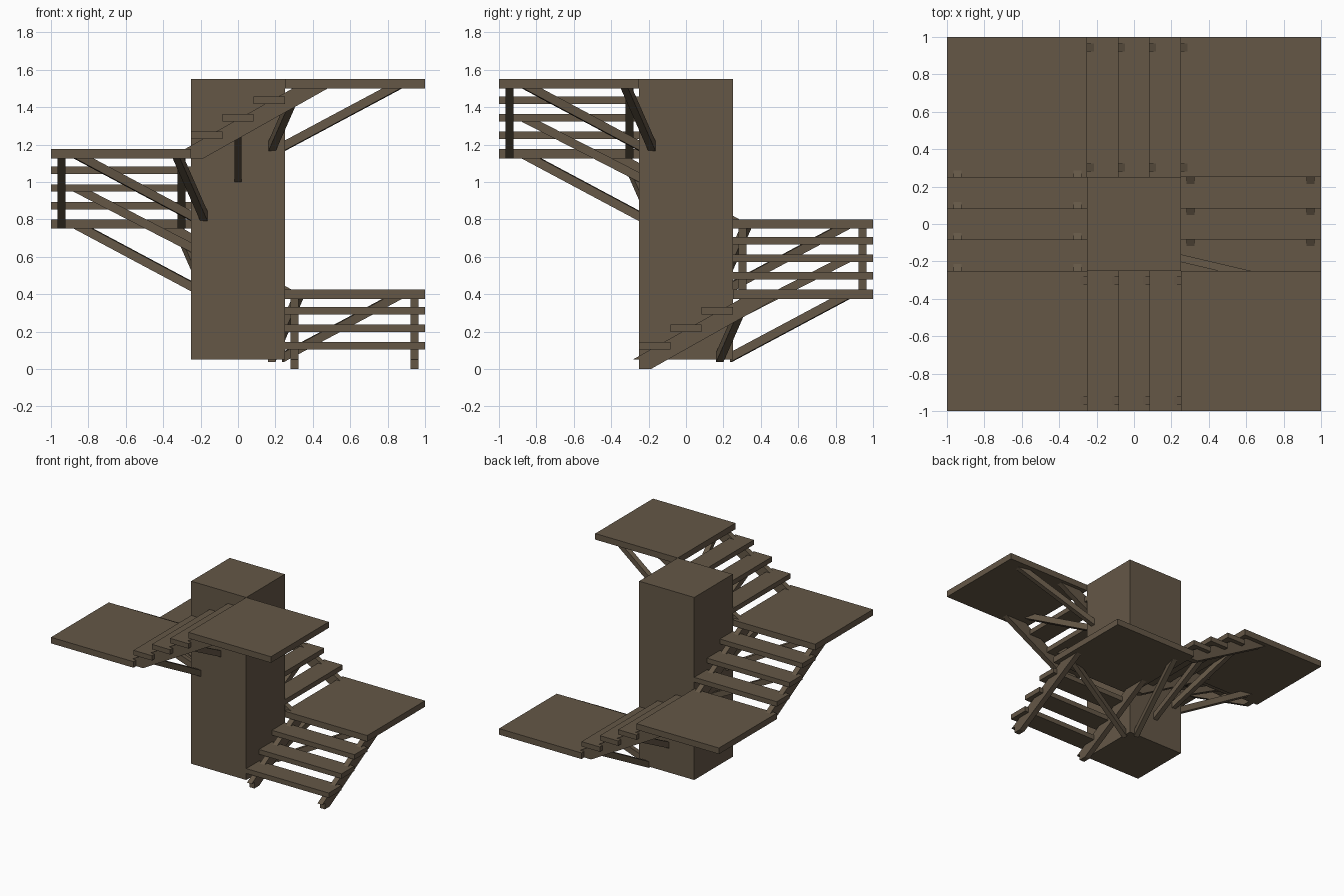
import bpy, bmesh
from mathutils import Vector, Matrix
from math import pi

if "Cube" in bpy.data.objects:
    bpy.data.objects.remove(bpy.data.objects["Cube"])

wood = bpy.data.materials.new("dark_brown_wood")
wood.diffuse_color = (0.128, 0.096, 0.062, 1)
wood.use_nodes = True
wood.node_tree.nodes["Principled BSDF"].inputs["Base Color"].default_value = wood.diffuse_color


def finish(bm, name, turn=0):
    """Turn the part to its flight and lift it to that level."""
    bm.transform(Matrix.Translation((0, 0, 0.375 * turn)) @ Matrix.Rotation(turn * pi / 2, 4, 'Z'))
    bmesh.ops.recalc_face_normals(bm, faces=bm.faces)
    mesh = bpy.data.meshes.new(name)
    bm.to_mesh(mesh)
    bm.free()
    mesh.materials.append(wood)
    bpy.context.collection.objects.link(bpy.data.objects.new(name, mesh))


def box(name, lo, hi, turn=0):
    bm = bmesh.new()
    bmesh.ops.create_cube(bm, size=1)
    for v in bm.verts:
        v.co = [lo[i] if v.co[i] < 0 else hi[i] for i in range(3)]
    finish(bm, name, turn)


def prism(name, profile, origin, along, width, turn):
    """Extrude a (distance, height) profile sideways, centred on its plane."""
    bm = bmesh.new()
    along = Vector(along).normalized()
    side = Vector((-along.y, along.x, 0)) * width
    pts = [Vector(origin) + along * d + Vector((0, 0, h)) - side / 2 for d, h in profile]
    face = bm.faces.new([bm.verts.new(p) for p in pts])
    out = bmesh.ops.extrude_face_region(bm, geom=[face])
    bmesh.ops.translate(bm, vec=side, verts=[g for g in out['geom'] if isinstance(g, bmesh.types.BMVert)])
    finish(bm, name, turn)


def brace(name, a, b, z0, z1, turn):
    """Sloped strut, buried slightly in the column, cut level at the top."""
    d = Vector((b[0] - a[0], b[1] - a[1], 0))
    run = d.length
    slope = (z1 - z0) / run
    h = 0.026
    e = h / slope
    s = -0.01
    prof = [(s, z0 + s * slope - h), (run + e, z1), (run - e, z1), (s, z0 + s * slope + h)]
    prism(name, prof, (a[0], a[1], 0), d, 0.04, turn)


# central column
box("column", (-0.25, -0.25, 0.05), (0.25, 0.25, 1.55))

# stringer side outline, notched over the landing edge it starts from
stringer = [(-0.285, 0.05), (-0.25, 0.05), (-0.25, 0), (-0.187, 0), (0.48, 0.375), (0.293, 0.375)]

for k in range(4):
    n = str(k + 1)
    # corner landing
    box("landing_" + n, (0.25, 0.25, 0.375), (1, 1, 0.425), k)
    # three treads
    for i in range(3):
        top = 0.05 + 0.09375 * (i + 1)
        y = -0.25 + i / 6
        box(f"tread_{n}_{i + 1}", (0.25, y, top - 0.04), (1, y + 1 / 6, top), k)
    # two stringers
    for x, label in ((0.302, "inner"), (0.943, "outer")):
        prism(f"{label}_stringer_{n}", stringer, (x, 0, 0), (0, 1, 0), 0.044, k)
    # splayed landing braces
    a, b = (0.25, 0.183), (0.825, 0.318)
    brace("landing_brace_a_" + n, a, b, 0.068, 0.375, k)
    brace("landing_brace_b_" + n, a[::-1], b[::-1], 0.068, 0.375, k)
    # middle brace under the raised flights
    if k:
        brace("flight_brace_" + n, (0.25, 0), (0.83, 0), -0.1, 0.198, k)
